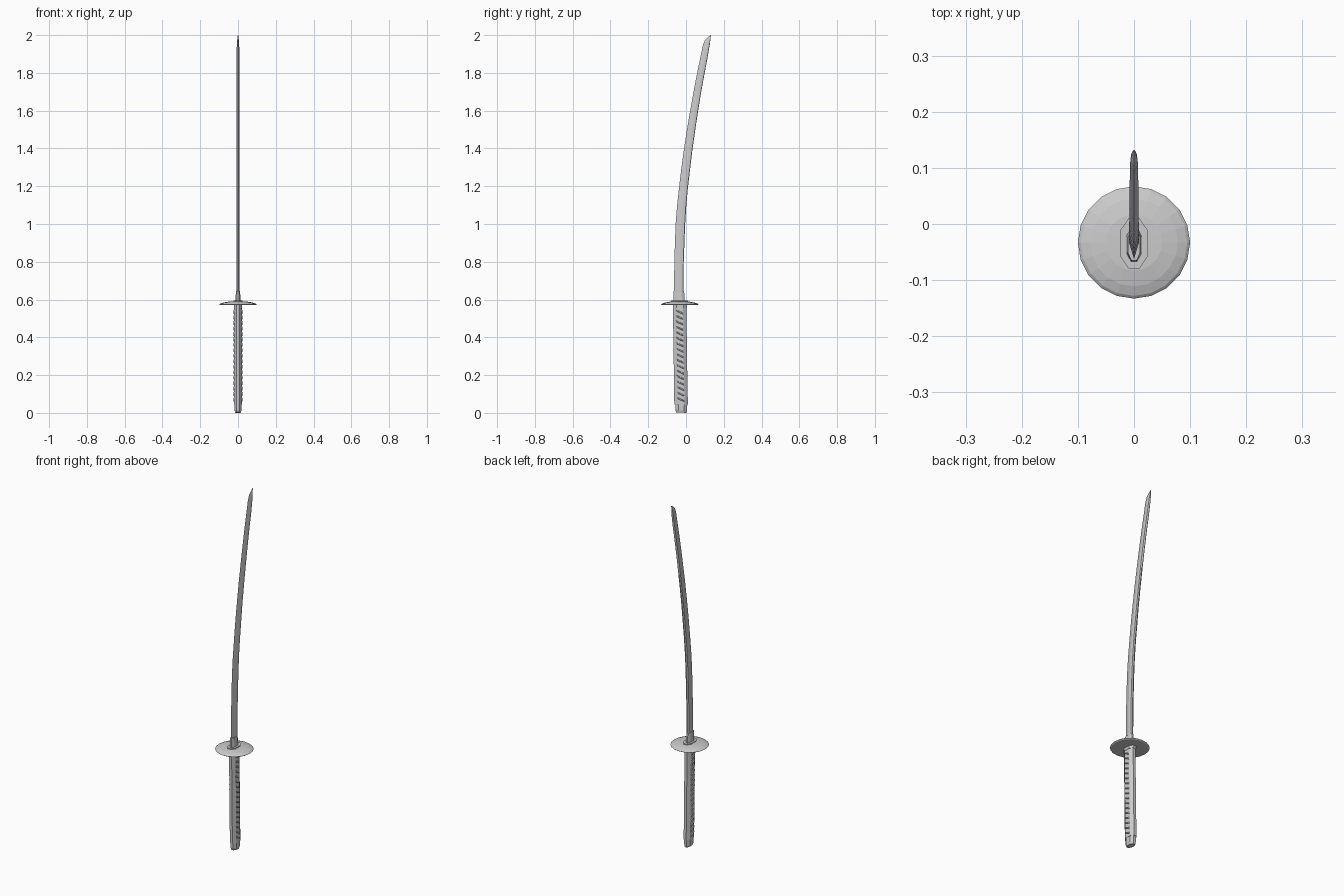
import bpy, bmesh, math
from mathutils import Vector


def loft(name, rings, caps=True):
    """Skin a list of equal-length point rings into a closed flat-shaded mesh."""
    bm = bmesh.new()
    vs = [[bm.verts.new(p) for p in r] for r in rings]
    n = len(rings[0])
    for a, b in zip(vs, vs[1:]):
        for i in range(n):
            j = (i + 1) % n
            bm.faces.new((a[i], a[j], b[j], b[i]))
    if caps:
        bm.faces.new(vs[0])
        bm.faces.new(vs[-1])
    bmesh.ops.recalc_face_normals(bm, faces=bm.faces)
    me = bpy.data.meshes.new(name)
    bm.to_mesh(me)
    bm.free()
    ob = bpy.data.objects.new(name, me)
    bpy.context.collection.objects.link(ob)
    return ob


# (across x, along the width from cutting edge 0 to spine 1)
BLADE = [(0, 0), (1, .6), (.85, .95), (0, 1), (-.85, .95), (-1, .6)]
OCT = [(.4, 0), (1, .25), (1, .75), (.4, 1), (-.4, 1), (-1, .75), (-1, .25), (-.4, 0)]


def ring(profile, half, y0, z0, y1, z1):
    return [(u * half, y0 + (y1 - y0) * v, z0 + (z1 - z0) * v) for u, v in profile]


# blade: half thickness, cutting edge y/z, spine y/z
loft("blade", [ring(BLADE, *s) for s in [
    (.009, -.063, .58, -.013, .58),
    (.009, -.062, .80, -.012, .80),
    (.009, -.055, 1.0, -.005, .99),
    (.0085, -.047, 1.1, .001, 1.09),
    (.0085, -.036, 1.2, .010, 1.19),
    (.0085, -.024, 1.3, .021, 1.285),
    (.008, -.010, 1.4, .033, 1.385),
    (.008, .005, 1.5, .047, 1.485),
    (.008, .022, 1.6, .062, 1.585),
    (.008, .040, 1.7, .078, 1.685),
    (.0075, .059, 1.8, .096, 1.785),
    (.0075, .080, 1.9, .114, 1.88),
    (.007, .089, 1.945, .119, 1.91),
    (.006, .100, 1.973, .126, 1.95),
    (.003, .117, 1.99, .130, 1.98),
    (.001, .131, 2.0, .132, 1.999)]])

# collar around the blade root
loft("blade_collar", [ring(OCT, .014, -.067, .585, -.006, .585),
                      ring(OCT, .011, -.065, .645, -.010, .645)])

# washers above the guard
loft("guard_washer", [ring(OCT, .025, -.079, .575, .010, .575),
                      ring(OCT, .025, -.079, .594, .010, .594)])

# round domed guard
guard = [(.015, .570), (.094, .570), (.1, .574), (.095, .578), (.078, .584), (.05, .589), (.015, .590)]
loft("guard", [[(r * math.cos(2 * math.pi * i / 20), -.033 + r * math.sin(2 * math.pi * i / 20), z)
                for i in range(20)] for r, z in guard])

# grip, gently leaning, with a pommel cap
loft("grip", [ring(OCT, .020, -.069, .572, .003, .572),
              ring(OCT, .020, -.067, .40, .004, .40),
              ring(OCT, .020, -.064, .20, .007, .20),
              ring(OCT, .020, -.062, .045, .010, .045)])
loft("pommel", [ring(OCT, .019, -.057, .05, .007, .045),
                ring(OCT, .018, -.056, .015, .005, .010),
                ring(OCT, .014, -.052, .003, .002, .0)])
loft("grip_collar", [ring(OCT, .022, -.070, .555, .005, .555),
                     ring(OCT, .022, -.070, .574, .005, .574)])

# slanted raised cord wraps on both sides
WRAPS = 17
bm = bmesh.new()
for i in range(WRAPS):
    z = .07 + i * .029
    yc = -.026 - .01 * z / .57
    for side in (-1, 1):
        base = [(side * .018, yc + dy, z + dz) for dy, dz in
                ((-.021, .014), (-.017, .004), (.021, -.014), (.017, -.002))]
        top = [(side * .0245, yc + dy, z + dz) for dy, dz in
               ((-.013, .009), (-.011, .003), (.013, -.008), (.011, -.001))]
        a = [bm.verts.new(p) for p in base]
        b = [bm.verts.new(p) for p in top]
        bm.faces.new(a)
        bm.faces.new(b)
        for k in range(4):
            m = (k + 1) % 4
            bm.faces.new((a[k], a[m], b[m], b[k]))
bmesh.ops.recalc_face_normals(bm, faces=bm.faces)
me = bpy.data.meshes.new("grip_wraps")
bm.to_mesh(me)
bm.free()
bpy.context.collection.objects.link(bpy.data.objects.new("grip_wraps", me))
